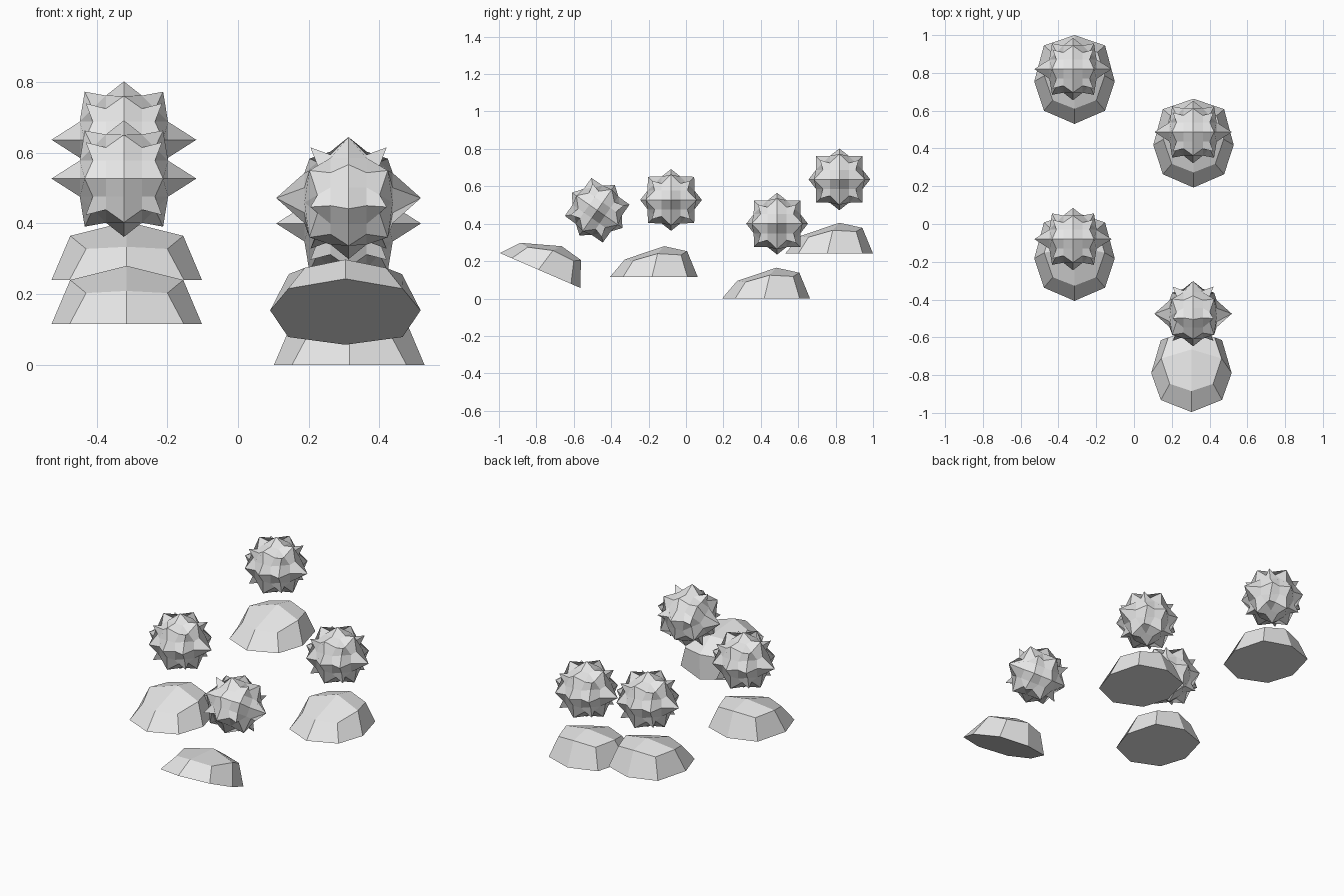
import bpy, bmesh, math
from mathutils import Vector

if "Cube" in bpy.data.objects:
    bpy.data.objects.remove(bpy.data.objects["Cube"])

grey = bpy.data.materials.new("light_grey")
grey.diffuse_color = (0.8, 0.8, 0.8, 1)
grey.use_nodes = True
grey.node_tree.nodes["Principled BSDF"].inputs["Base Color"].default_value = grey.diffuse_color


def finish(name, bm):
    bmesh.ops.recalc_face_normals(bm, faces=bm.faces)
    mesh = bpy.data.meshes.new(name)
    bm.to_mesh(mesh)
    bm.free()
    mesh.materials.append(grey)
    return mesh


def spiky_ball_mesh():
    # Bevelled-cube core, one spike on each of its 26 faces
    a, b = 0.051, 0.125
    core = bmesh.new()
    for axis in range(3):
        for sx in (-1, 1):
            for sy in (-1, 1):
                for sz in (-1, 1):
                    c = [a, a, a]
                    c[axis] = b
                    core.verts.new((c[0] * sx, c[1] * sy, c[2] * sz))
    bmesh.ops.convex_hull(core, input=core.verts)
    bmesh.ops.dissolve_limit(core, angle_limit=math.radians(2),
                             verts=core.verts, edges=core.edges)
    # Spike tip for each kind of face: (touches x, touches y or z count)
    tips = {(1, 0): (0.205, 0), (0, 1): (0, 0.165),
            (1, 1): (0.111, 0.136), (0, 2): (0, 0.124),
            (1, 2): (0.108, 0.103)}
    bm = bmesh.new()
    for f in core.faces:
        s = [0 if abs(n) < 0.2 else math.copysign(1, n) for n in f.normal]
        tx, tr = tips[(int(abs(s[0])), int(abs(s[1]) + abs(s[2])))]
        tip = bm.verts.new((s[0] * tx, s[1] * tr, s[2] * tr))
        pts = [v.co.copy() for v in f.verts]
        n = len(pts)
        corners = [bm.verts.new(p) for p in pts]
        mids = [bm.verts.new((pts[i] + pts[(i + 1) % n]) / 2) for i in range(n)]
        for i in range(n):
            bm.faces.new((tip, mids[i - 1], corners[i], mids[i]))
    core.free()
    bmesh.ops.remove_doubles(bm, verts=bm.verts, dist=0.0005)
    return finish("spiky_ball", bm)


def shell_mesh():
    # Half outlines from front to back; the other half is mirrored
    base = [(0, -0.235, 0), (0.162, -0.165, 0), (0.213, -0.01, 0),
            (0.162, 0.18, 0), (0, 0.235, 0)]
    rim = [(0, -0.155, 0.094), (0.115, -0.11, 0.088), (0.16, 0.02, 0.125),
           (0.122, 0.145, 0.118), (0, 0.178, 0.138)]
    bm = bmesh.new()

    def ring(half):
        full = half + [(-x, y, z) for x, y, z in half[-2:0:-1]]
        return [bm.verts.new(p) for p in full]

    low, top = ring(base), ring(rim)
    peak = bm.verts.new((0, 0.055, 0.165))
    bm.faces.new(low)
    for i in range(8):
        j = (i + 1) % 8
        bm.faces.new((low[i], low[j], top[j], top[i]))
    for i in range(0, 8, 2):
        bm.faces.new((peak, top[i], top[i + 1], top[(i + 2) % 8]))
    return finish("domed_shell", bm)


def place(name, mesh, loc, tilt):
    ob = bpy.data.objects.new(name, mesh)
    bpy.context.collection.objects.link(ob)
    ob.location = Vector(loc)
    ob.rotation_euler.x = math.radians(tilt)


ball, shell = spiky_ball_mesh(), shell_mesh()
# Four pairs: shell position, shell tilt, ball position, ball tilt
pairs = [((-0.315, 0.765, 0.24), 0, (-0.323, 0.82, 0.637), 0),
         ((0.315, 0.428, 0.0), 0, (0.313, 0.487, 0.40), 0),
         ((-0.315, -0.172, 0.115), 0, (-0.323, -0.08, 0.527), 0),
         ((0.304, -0.78, 0.15), -23.4, (0.313, -0.475, 0.472), -35)]
for i, (sp, st, bp, bt) in enumerate(pairs, 1):
    place(f"domed_shell_{i}", shell, sp, st)
    place(f"spiky_ball_{i}", ball, bp, bt)
